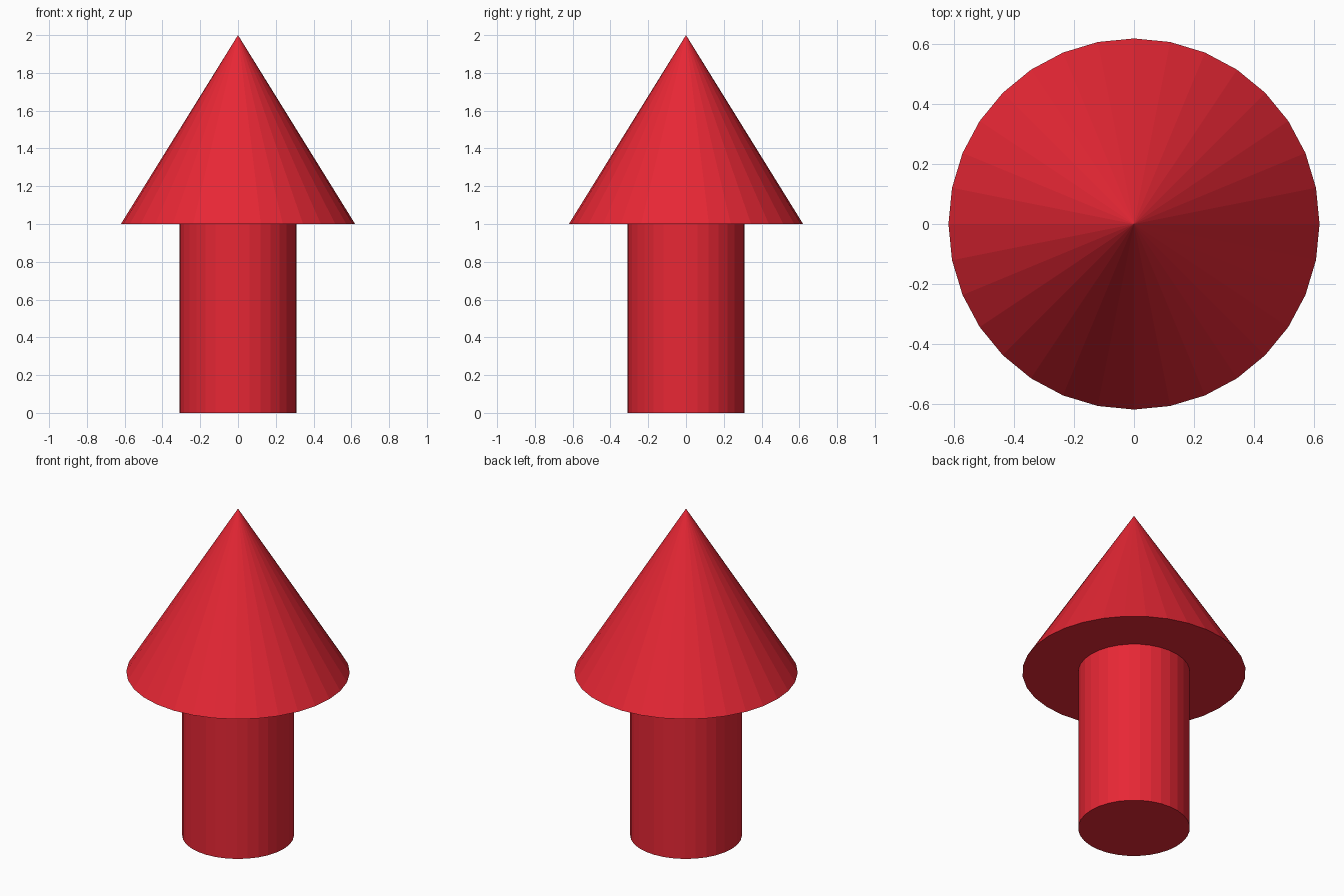
import bpy

if "Cube" in bpy.data.objects:
    bpy.data.objects.remove(bpy.data.objects["Cube"])

# One flat red for the whole arrow
red = bpy.data.materials.new("red")
red.diffuse_color = (0.80, 0.02, 0.035, 1.0)
red.use_nodes = True
red.node_tree.nodes["Principled BSDF"].inputs["Base Color"].default_value = red.diffuse_color

SIDES = 32


def finish(name):
    obj = bpy.context.object
    obj.name = name
    obj.data.name = name
    obj.data.materials.append(red)


# Shaft: faceted cylinder standing on the ground
bpy.ops.mesh.primitive_cylinder_add(vertices=SIDES, radius=0.31, depth=1.0,
                                    location=(0, 0, 0.5))
finish("arrow_shaft")

# Head: faceted cone on top of the shaft
bpy.ops.mesh.primitive_cone_add(vertices=SIDES, radius1=0.62, radius2=0.0,
                                depth=1.0, location=(0, 0, 1.5))
finish("arrow_head")
